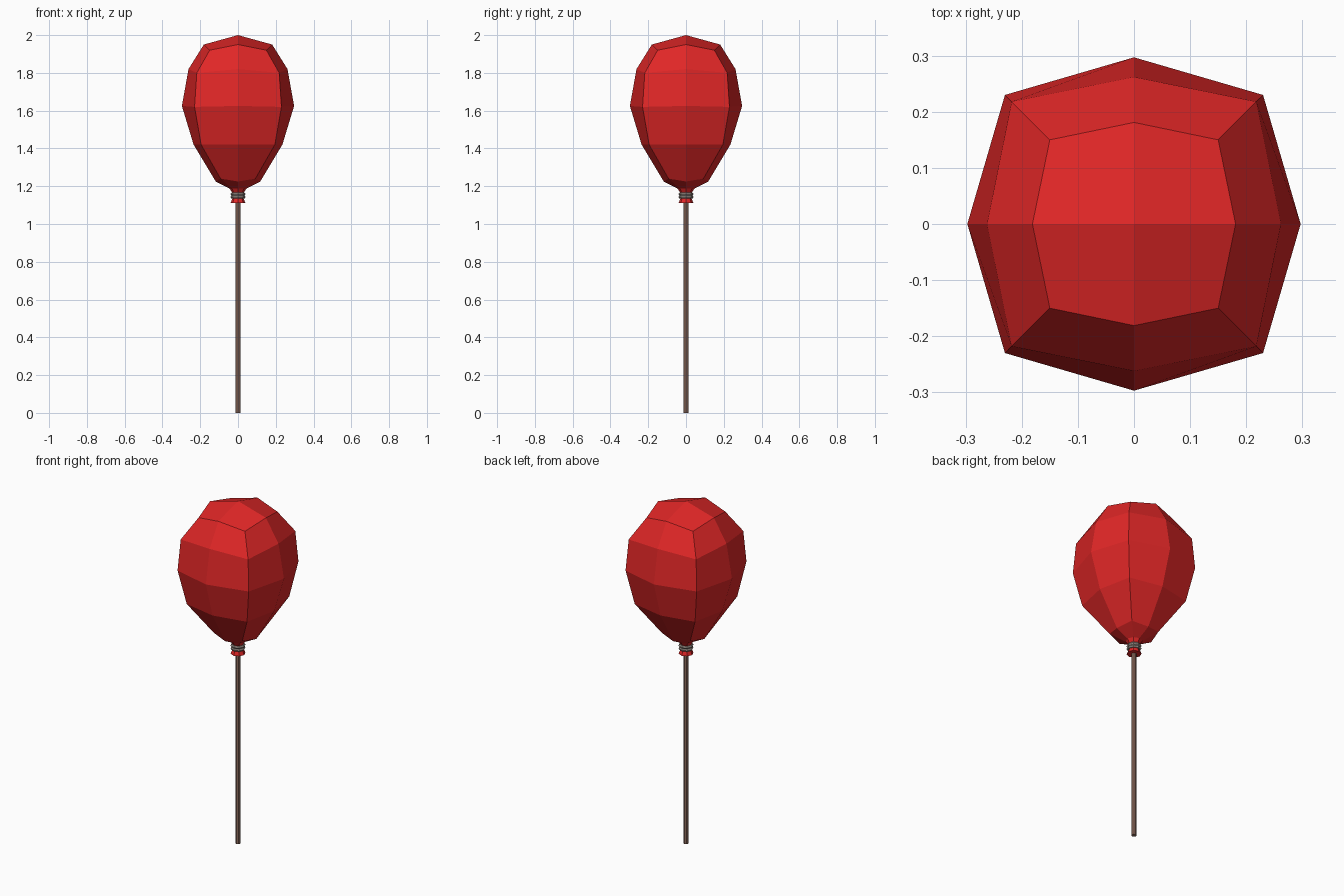
import bpy, bmesh, math

if "Cube" in bpy.data.objects:
    bpy.data.objects.remove(bpy.data.objects["Cube"])

def material(name, color):
    m = bpy.data.materials.new(name)
    m.diffuse_color = (*color, 1)
    m.use_nodes = True
    m.node_tree.nodes["Principled BSDF"].inputs["Base Color"].default_value = m.diffuse_color
    return m

red = material("red_rubber", (0.75, 0.02, 0.02))
brown = material("stick_brown", (0.27, 0.15, 0.11))
grey = material("tie_grey", (0.32, 0.27, 0.24))

def ring_solid(name, rings, mat, top=None, closed=False):
    """Eight-sided loft; ring = (mid radius, mid z, corner x=y, corner z)."""
    bm = bmesh.new()
    loops = []
    for r, z, c, cz in rings:
        pts = [(r, 0, z), (c, c, cz), (0, r, z), (-c, c, cz),
               (-r, 0, z), (-c, -c, cz), (0, -r, z), (c, -c, cz)]
        loops.append([bm.verts.new(p) for p in pts])
    pairs = list(zip(loops, loops[1:]))
    if closed:
        pairs.append((loops[-1], loops[0]))
    for a, b in pairs:
        for i in range(8):
            j = (i + 1) % 8
            bm.faces.new((a[i], a[j], b[j], b[i]))
    if not closed:
        bm.faces.new(loops[0][::-1])
        last = loops[-1]
        if top is None:
            bm.faces.new(last)
        else:  # four quads meeting at the crown
            crown = bm.verts.new((0, 0, top))
            for i in range(0, 8, 2):
                bm.faces.new((last[i], last[i + 1], last[(i + 2) % 8], crown))
    bmesh.ops.recalc_face_normals(bm, faces=bm.faces)
    me = bpy.data.meshes.new(name)
    bm.to_mesh(me)
    bm.free()
    me.materials.append(mat)
    ob = bpy.data.objects.new(name, me)
    bpy.context.collection.objects.link(ob)
    return ob

def round_ring(r, z):
    c = r * math.sqrt(0.5)
    return (r, z, c, z)

# Balloon with flared mouth, pinched neck and rounded-cube body
ring_solid("balloon", [
    round_ring(0.040, 1.11), round_ring(0.027, 1.14), round_ring(0.027, 1.16),
    round_ring(0.045, 1.188),
    (0.118, 1.225, 0.092, 1.24),
    (0.235, 1.42, 0.195, 1.42),
    (0.297, 1.625, 0.230, 1.62),
    (0.262, 1.82, 0.218, 1.80),
    (0.181, 1.95, 0.150, 1.92)], red, top=2.0)

# Tie wound twice around the neck
for k, z in enumerate((1.142, 1.158)):
    ring_solid(f"tie_{k + 1}", [round_ring(0.031 + 0.009 * math.cos(a), z + 0.009 * math.sin(a))
                                for a in (i * math.pi / 3 for i in range(6))],
               grey, closed=True)

# Stick
ring_solid("stick", [round_ring(0.014, 0), round_ring(0.014, 1.13)], brown)
